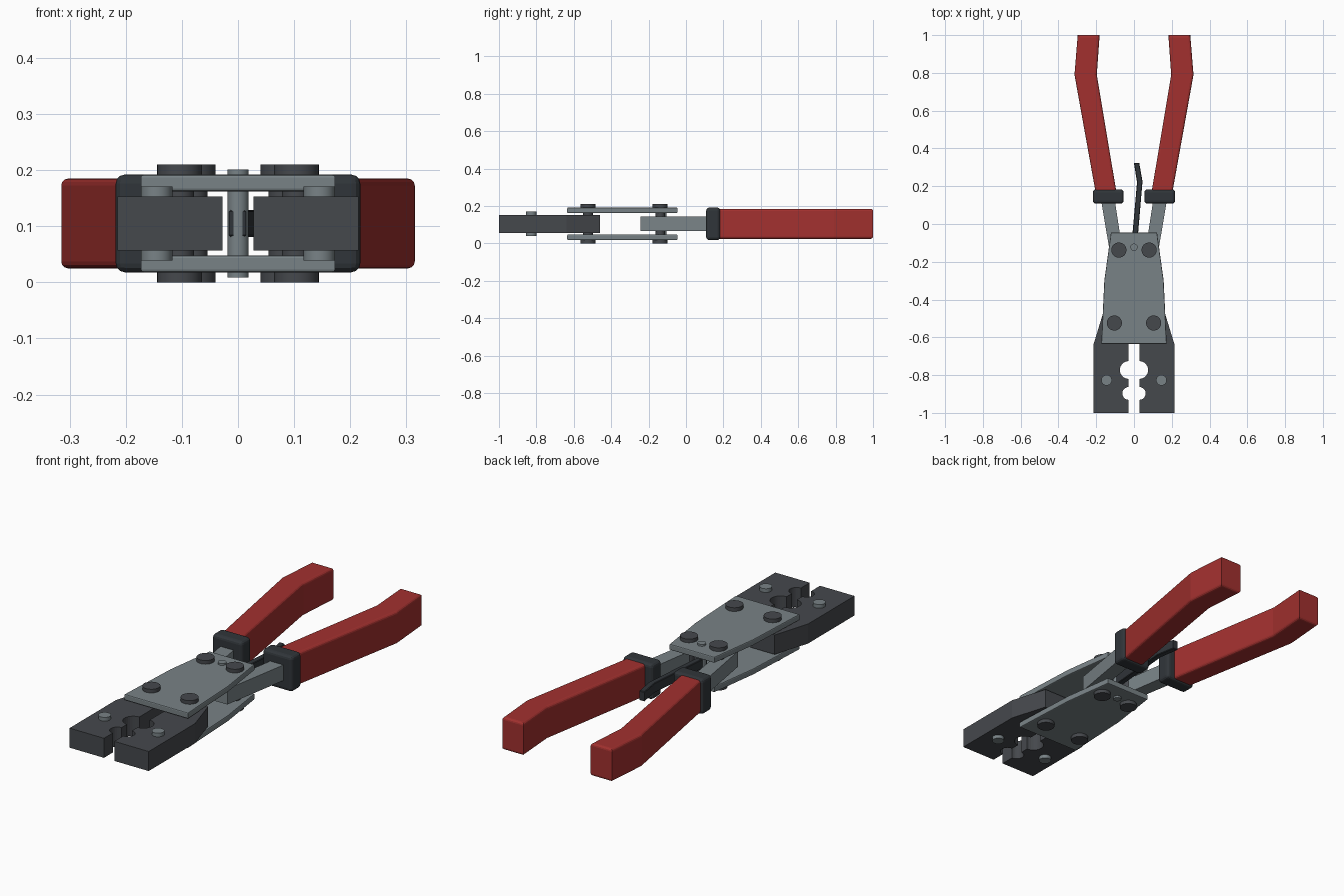
import bpy, bmesh, math

if "Cube" in bpy.data.objects:
    bpy.data.objects.remove(bpy.data.objects["Cube"])

MID = 0.105  # mid-thickness of the tool


def material(name, rgb):
    m = bpy.data.materials.new(name)
    m.diffuse_color = (*rgb, 1)
    m.use_nodes = True
    m.node_tree.nodes["Principled BSDF"].inputs["Base Color"].default_value = m.diffuse_color
    return m


STEEL = material("steel", (0.19, 0.225, 0.24))
DARK = material("dark_steel", (0.06, 0.065, 0.073))
BLACK = material("black_plastic", (0.03, 0.036, 0.042))
RED = material("red_grip", (0.36, 0.03, 0.028))


def slab(name, pts, z0, z1, mat, bevel=0, segments=2, rim_only=True, side=1):
    """Extrude an outline in the xy plane from z0 to z1, optionally rounding its edges."""
    bm = bmesh.new()
    face = bm.faces.new([bm.verts.new((x * side, y, z0)) for x, y in pts])
    ext = bmesh.ops.extrude_face_region(bm, geom=[face])
    for v in ext["geom"]:
        if isinstance(v, bmesh.types.BMVert):
            v.co.z = z1
    bmesh.ops.recalc_face_normals(bm, faces=bm.faces)
    if bevel:
        edges = [e for e in bm.edges
                 if not rim_only or abs(e.verts[0].co.z - e.verts[1].co.z) < 1e-6]
        bmesh.ops.bevel(bm, geom=edges, offset=bevel, segments=segments,
                        profile=0.5, affect='EDGES')
    mesh = bpy.data.meshes.new(name)
    bm.to_mesh(mesh)
    bm.free()
    ob = bpy.data.objects.new(name, mesh)
    bpy.context.collection.objects.link(ob)
    mesh.materials.append(mat)
    return ob


def pin(name, x, y, r, z0, z1, mat):
    bpy.ops.mesh.primitive_cylinder_add(vertices=32, radius=r, depth=z1 - z0,
                                        location=(x, y, (z0 + z1) / 2))
    ob = bpy.context.object
    ob.name = name
    ob.data.materials.append(mat)
    bpy.ops.object.shade_smooth_by_angle(angle=math.radians(35))


def notch(x, y, r, n=14):
    """Half-round die cut, running from low y to high y and bulging towards +x."""
    return [(x + r * math.cos(a), y + r * math.sin(a))
            for a in [math.pi * (i / n - 0.5) for i in range(n + 1)]]


# Outlines for the right half
inner = 0.028
jaw = ([(inner, -1)] + notch(inner, -0.897, 0.034) + notch(inner, -0.773, 0.047)
       + [(inner, -0.46), (0.16, -0.46), (0.215, -0.64), (0.215, -1)])
arm = [(0.045, -0.243), (0.107, 0.16), (0.18, 0.16), (0.112, -0.243)]
grip = [(0.09, 0.15), (0.197, 0.79), (0.182, 1), (0.298, 1), (0.315, 0.79), (0.2, 0.15)]
collar = [(0.055, 0.108), (0.055, 0.183), (0.218, 0.183), (0.218, 0.108)]

for side, label in ((-1, "left"), (1, "right")):
    slab(f"jaw_{label}", jaw, 0.057, 0.153, DARK, side=side)
    slab(f"lever_arm_{label}", arm, 0.067, 0.143, STEEL, side=side)
    slab(f"grip_{label}", grip, 0.025, 0.185, RED, bevel=0.012, segments=3, side=side)
    slab(f"collar_{label}", collar, 0.018, 0.192, BLACK, bevel=0.016, segments=3,
         rim_only=False, side=side)
    # Die retaining pin
    pin(f"die_pin_{label}", side * 0.145, -0.827, 0.028, 0.039, 0.171, STEEL)
    # Pivot rivets with heads outside both plates
    for where, x, y in (("jaw", 0.104, -0.524), ("lever", 0.08, -0.138)):
        pin(f"{where}_rivet_{label}", side * x, y, 0.026, 0.01, 0.2, DARK)
        pin(f"{where}_rivet_head_top_{label}", side * x, y, 0.04, 0.19, 0.21, DARK)
        pin(f"{where}_rivet_head_bottom_{label}", side * x, y, 0.04, 0, 0.02, DARK)

# Side plates
half = [(0.173, -0.635), (0.157, -0.3), (0.122, -0.046)]
plate = half + [(-x, y) for x, y in reversed(half)]
slab("plate_top", plate, 0.162, 0.192, STEEL, bevel=0.005)
slab("plate_bottom", plate, 0.018, 0.048, STEEL, bevel=0.005)

# Centre pin and the release lever hinged on it
pin("centre_pin", 0, -0.123, 0.019, 0.009, 0.201, STEEL)
release = [(-0.016, -0.14), (0.016, 0.22), (0, 0.322), (0.028, 0.322),
           (0.045, 0.225), (0.014, -0.14)]
slab("release_lever", release, MID - 0.024, MID + 0.024, BLACK, bevel=0.003, segments=1)
